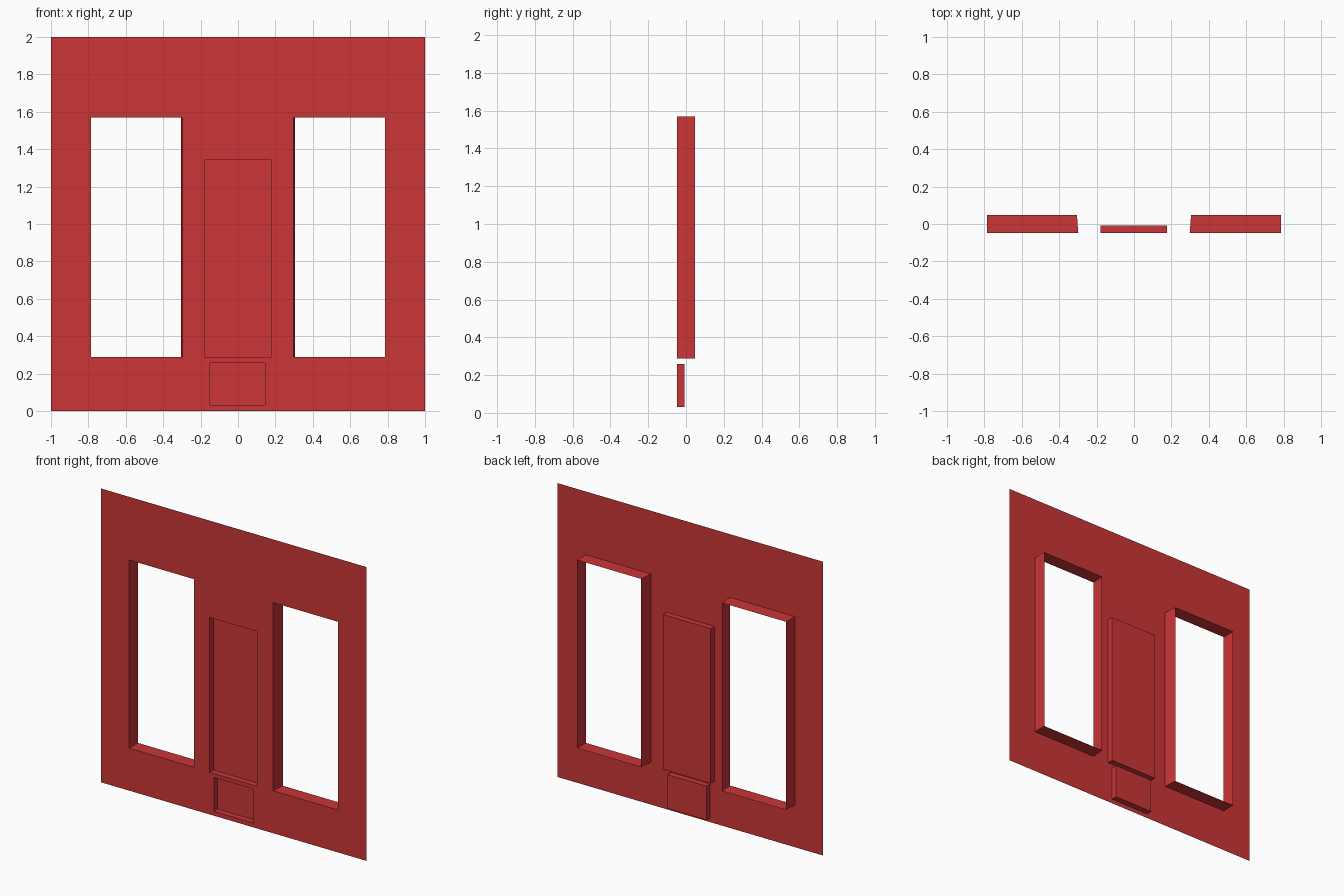
import bpy
import bmesh

cube = bpy.data.objects.get("Cube")
if cube:
    bpy.data.objects.remove(cube, do_unlink=True)

red = bpy.data.materials.new("red paint")
red.use_nodes = True
colour = (0.6, 0.035, 0.038, 1)
red.diffuse_color = colour
red.node_tree.nodes["Principled BSDF"].inputs["Base Color"].default_value = colour

FRONT, MIDDLE, BACK = -0.047, -0.007, 0.047

# Openings in the front sheet: left, right, bottom, top
WINDOW_L = (0.298, 0.787, 0.289, 1.57)
WINDOW_R = (-0.787, -0.298, 0.289, 1.57)
PANEL = (-0.18, 0.177, 0.287, 1.341)
LOWER = (-0.149, 0.145, 0.03, 0.26)
OPENINGS = (WINDOW_L, WINDOW_R, PANEL, LOWER)


def corners(rect, y):
    x0, x1, z0, z1 = rect
    return [(x0, y, z0), (x1, y, z0), (x1, y, z1), (x0, y, z1)]


def finish(name, bm):
    mesh = bpy.data.meshes.new(name)
    bm.to_mesh(mesh)
    bm.free()
    mesh.materials.append(red)
    obj = bpy.data.objects.new(name, mesh)
    bpy.context.collection.objects.link(obj)


def recess(name, rect, depth, back_rect=None, closed=False):
    """Walls running back from an opening, with an optional back face."""
    bm = bmesh.new()
    front = [bm.verts.new(c) for c in corners(rect, FRONT)]
    back = [bm.verts.new(c) for c in corners(back_rect or rect, depth)]
    for i in range(4):
        j = (i + 1) % 4
        bm.faces.new((front[i], front[j], back[j], back[i]))
    if closed:
        bm.faces.new(back)
    finish(name, bm)


# Front sheet: cells between all opening edges, leaving the openings empty
xs = sorted({-1, 1} | {x for r in OPENINGS for x in r[:2]})
zs = sorted({0, 2} | {z for r in OPENINGS for z in r[2:]})
bm = bmesh.new()
for x0, x1 in zip(xs, xs[1:]):
    for z0, z1 in zip(zs, zs[1:]):
        cx, cz = (x0 + x1) / 2, (z0 + z1) / 2
        if not any(a < cx < b and c < cz < d for a, b, c, d in OPENINGS):
            bm.faces.new([bm.verts.new(c) for c in corners((x0, x1, z0, z1), FRONT)])
bmesh.ops.remove_doubles(bm, verts=bm.verts, dist=0.0001)
finish("front_sheet", bm)

# Window reveals, with the inner walls slightly slanted
SLANT = 0.007
x0, x1, z0, z1 = WINDOW_L
recess("left_window_reveal", WINDOW_L, BACK, (x0 + SLANT, x1, z0, z1))
x0, x1, z0, z1 = WINDOW_R
recess("right_window_reveal", WINDOW_R, BACK, (x0, x1 - SLANT, z0, z1))

# Closed recesses in the middle
recess("centre_panel_recess", PANEL, MIDDLE, closed=True)
recess("lower_panel_recess", LOWER, MIDDLE, closed=True)
